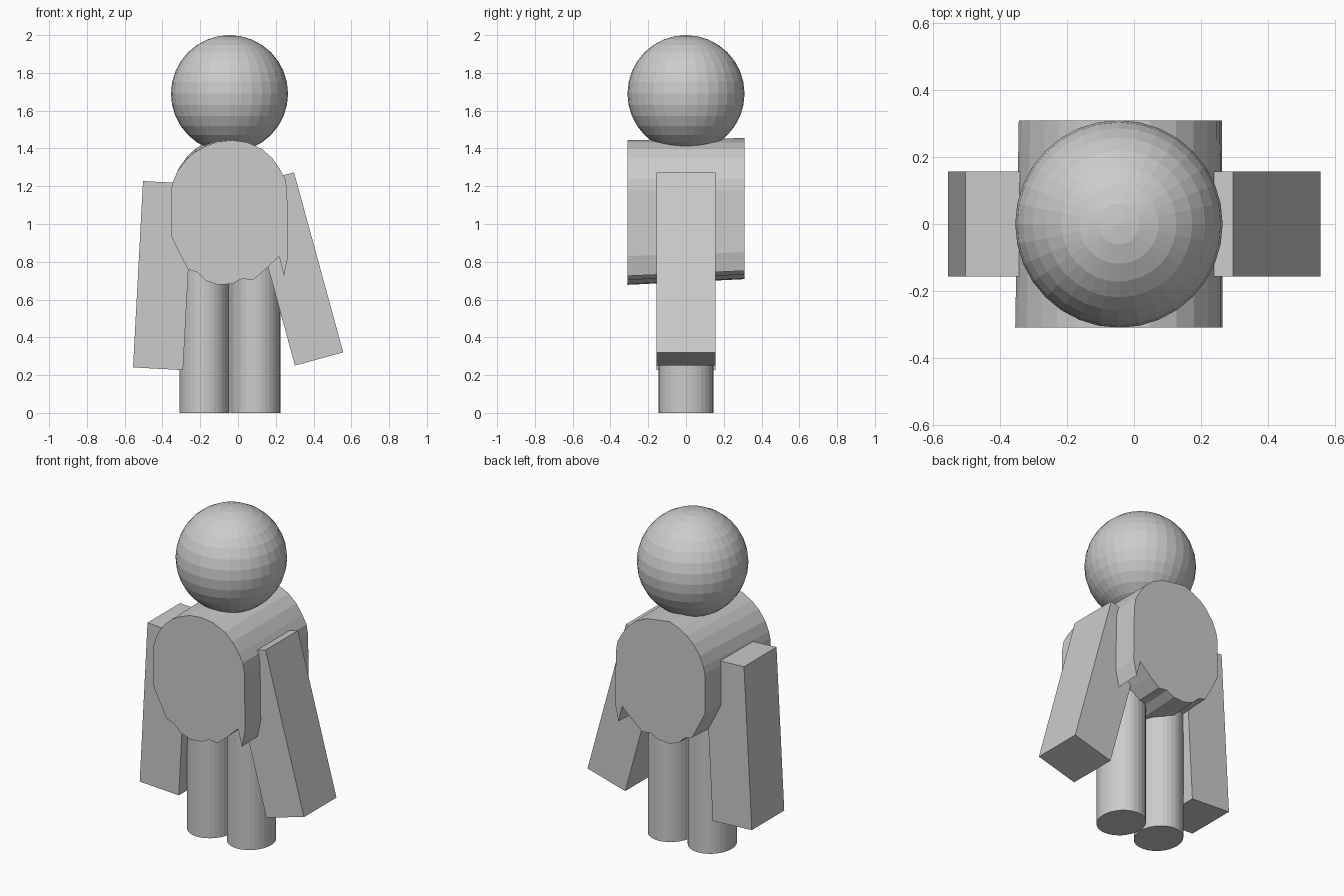
import bpy
import bmesh
from math import radians

if "Cube" in bpy.data.objects:
    bpy.data.objects.remove(bpy.data.objects["Cube"])

# Single plain grey material
GREY = (0.6, 0.6, 0.6, 1)
grey = bpy.data.materials.new("plain grey")
grey.use_nodes = True
grey.diffuse_color = GREY
grey.node_tree.nodes["Principled BSDF"].inputs["Base Color"].default_value = GREY


def finish(name):
    obj = bpy.context.object
    obj.name = name
    obj.data.materials.append(grey)
    return obj


def arm(name, x, z, tilt):
    bpy.ops.mesh.primitive_cube_add(size=1, location=(x, 0, z), rotation=(0, radians(tilt), 0))
    finish(name).scale = (0.265, 0.314, 0.988)


def leg(name, x):
    height = 0.95
    bpy.ops.mesh.primitive_cylinder_add(vertices=32, radius=1, depth=1, location=(x, 0, height / 2))
    finish(name).scale = (0.1325, 0.145, height)


# Head
bpy.ops.mesh.primitive_uv_sphere_add(segments=32, ring_count=16, radius=0.31, location=(-0.045, 0, 1.69))
finish("head")

# Arms and legs
arm("right_arm", -0.397, 0.727, 3.06)
arm("left_arm", 0.299, 0.762, -15.3)
leg("right_leg", -0.178)
leg("left_leg", 0.092)

# Torso: rounded outline with a ragged hem, running front to back
outline = [
    (-0.355, 1.18), (-0.355, 0.94), (-0.317, 0.86), (-0.265, 0.76), (-0.217, 0.745),
    (-0.17, 0.70), (-0.106, 0.678), (-0.03, 0.683), (0.02, 0.71), (0.08, 0.704),
    (0.148, 0.762), (0.217, 0.83), (0.243, 0.725), (0.265, 0.83), (0.26, 1.18),
    (0.25, 1.24), (0.222, 1.29), (0.18, 1.35), (0.127, 1.397), (0.05, 1.432),
    (-0.03, 1.444), (-0.11, 1.435), (-0.175, 1.41), (-0.23, 1.38), (-0.275, 1.34),
    (-0.32, 1.28), (-0.345, 1.22),
]


def back_point(x, z):
    # The back is slightly narrower, with a higher hem and a fuller shoulder
    if z < 1.18:
        z += 0.03 * (1.18 - z) / 0.5
    elif x < -0.1:
        z += 0.02
    return (x * 0.97 if x < 0 else x * 0.99, z)


bm = bmesh.new()
front = [bm.verts.new((x, -0.31, z)) for x, z in outline]
back = []
for x, z in outline:
    bx, bz = back_point(x, z)
    back.append(bm.verts.new((bx, 0.31, bz)))
bm.faces.new(front)
bm.faces.new(back[::-1])
for i in range(len(front)):
    bm.faces.new((front[i - 1], back[i - 1], back[i], front[i]))
bmesh.ops.recalc_face_normals(bm, faces=bm.faces)
mesh = bpy.data.meshes.new("torso")
bm.to_mesh(mesh)
bm.free()
torso = bpy.data.objects.new("torso", mesh)
bpy.context.collection.objects.link(torso)
mesh.materials.append(grey)
